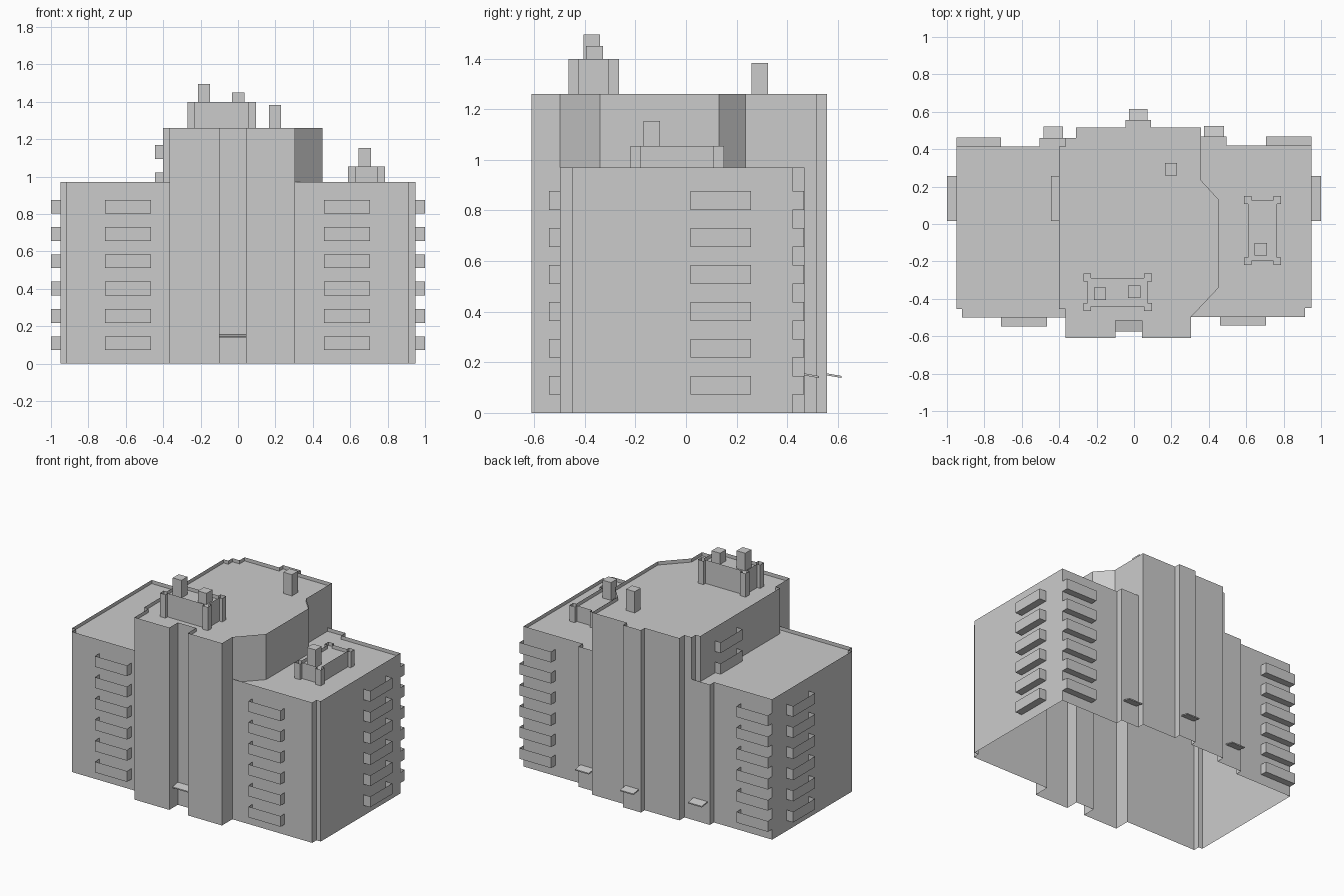
import bpy

if "Cube" in bpy.data.objects:
    bpy.data.objects.remove(bpy.data.objects["Cube"])

WING_H, TOWER_H, LIP = 0.97, 1.26, 0.025   # wall tops, roof recess behind the parapet


def make(name, verts, faces):
    me = bpy.data.meshes.new(name)
    me.from_pydata(verts, [], faces)
    me.update()
    ob = bpy.data.objects.new(name, me)
    bpy.context.collection.objects.link(ob)
    return ob


def wall(name, pts, z0, z1, closed=False):
    """Thin wall following a plan outline."""
    n = len(pts)
    verts = [(x, y, z0) for x, y in pts] + [(x, y, z1) for x, y in pts]
    faces = [(i, (i + 1) % n, n + (i + 1) % n, n + i) for i in range(n if closed else n - 1)]
    return make(name, verts, faces)


def roof(name, pts, z):
    clean = [p for i, p in enumerate(pts) if p != pts[i - 1]]
    area = sum(clean[i - 1][0] * p[1] - p[0] * clean[i - 1][1] for i, p in enumerate(clean))
    if area < 0:
        clean.reverse()
    return make(name, [(x, y, z) for x, y in clean], [tuple(range(len(clean)))])


def box(name, x0, x1, y0, y1, z0, z1, skip=()):
    v = [(x, y, z) for z in (z0, z1) for y in (y0, y1) for x in (x0, x1)]
    f = {'bottom': (0, 2, 3, 1), 'top': (4, 5, 7, 6), '-y': (0, 1, 5, 4),
         '+y': (2, 6, 7, 3), '-x': (0, 4, 6, 2), '+x': (1, 3, 7, 5)}
    return make(name, v, [f[k] for k in f if k not in skip])


# Plan outlines
left_wing = [(-.365, -.5), (-.92, -.5), (-.92, -.455), (-.95, -.455),
             (-.95, .415), (-.505, .415), (-.505, .46), (-.365, .46)]
right_wing = [(.305, -.497), (.915, -.497), (.915, -.45), (.948, -.45),
              (.948, .42), (.495, .42), (.495, .468), (.357, .468)]
tower_front = [(-.365, -.5), (-.365, -.61), (-.098, -.61), (-.098, -.517),
               (.043, -.517), (.043, -.61), (.305, -.61), (.305, -.497)]
tower_back = [(.357, .468), (.357, .515), (.09, .515), (.09, .557), (-.045, .557),
              (-.045, .515), (-.31, .515), (-.31, .46), (-.365, .46)]
tower_left = [(-.365, .46), (-.365, .415), (-.4, .415), (-.4, -.455),
              (-.365, -.455), (-.365, -.5)]
tower_right = [(.305, -.497), (.453, -.34), (.453, .13), (.357, .235), (.357, .468)]

# Walls, open underneath
wall("left_wing_walls", left_wing[::-1], 0, WING_H)
wall("right_wing_walls", right_wing, 0, WING_H)
wall("tower_front_wall", tower_front, 0, TOWER_H)
wall("tower_back_wall", tower_back, 0, TOWER_H)
wall("tower_left_wall", tower_left, WING_H - LIP, TOWER_H)
wall("tower_right_wall", tower_right, WING_H - LIP, TOWER_H)

# Recessed flat roofs
roof("left_wing_roof", left_wing + tower_left, WING_H - LIP)
roof("right_wing_roof", right_wing + tower_right[::-1], WING_H - LIP)
roof("tower_roof", tower_front + tower_right + tower_back + tower_left, TOWER_H - LIP)

# Balconies: open-topped trays, (side touching wall, x0, x1, y0, y1, first floor, last floor)
stacks = {
    "front_left": ('+y', -.71, -.465, -.548, -.5, 0, 6),
    "front_right": ('+y', .46, .705, -.542, -.497, 0, 6),
    "back_left": ('-y', -.95, -.71, .415, .462, 0, 6),
    "back_right": ('-y', .705, .948, .42, .467, 0, 6),
    "side_left": ('+x', -1, -.95, .017, .257, 0, 6),
    "side_right": ('-x', .948, 1, .017, .257, 0, 6),
    "tower_side": ('+x', -.445, -.4, .017, .257, 6, 8),
}
for name, (side, x0, x1, y0, y1, first, last) in stacks.items():
    for i in range(first, last):
        z = .072 + .146 * i
        box(f"{name}_balcony_{i + 1}", x0, x1, y0, y1, z, z + .074, ('top', side))


# Door canopies sloping away from the wall
def canopy(name, x0, x1, wall_y, out_y):
    ob = box(name, x0, x1, min(wall_y, out_y), max(wall_y, out_y), .148, .156)
    for v in ob.data.vertices:
        if abs(v.co.y - out_y) < 1e-4:
            v.co.z -= .01


canopy("front_canopy", -.098, .043, -.517, -.575)
canopy("back_canopy_middle", -.028, .073, .557, .615)
canopy("back_canopy_left", -.485, -.38, .46, .52)
canopy("back_canopy_right", .375, .48, .468, .525)


# Roof houses with corner posts and a recessed top
def roof_house(name, cx, cy, a, b, z0, z1, p=.042, q=.023):
    corner = [(a - q, b - p), (a, b - p), (a, b), (a - p, b), (a - p, b - q)]
    pts = []
    for sx, sy in ((1, 1), (-1, 1), (-1, -1), (1, -1)):
        part = corner if sx * sy > 0 else corner[::-1]
        pts += [(cx + sx * x, cy + sy * y) for x, y in part]
    wall(name + "_walls", pts, z0, z1, True)
    roof(name + "_roof", pts, z1 - LIP)


roof_house("tower_roof_house", -.088, -.365, .183, .1, TOWER_H - LIP, 1.398)
roof_house("wing_roof_house", .687, -.035, .1, .185, WING_H - LIP, 1.055)

# Chimneys
for i, (x, y, z0, z1) in enumerate([(-.182, -.373, 1.373, 1.495), (.002, -.362, 1.373, 1.45),
                                    (.198, .292, 1.235, 1.382), (.678, -.135, 1.03, 1.153)]):
    box(f"chimney_{i + 1}", x - .033, x + .033, y - .033, y + .033, z0, z1, ('bottom',))
